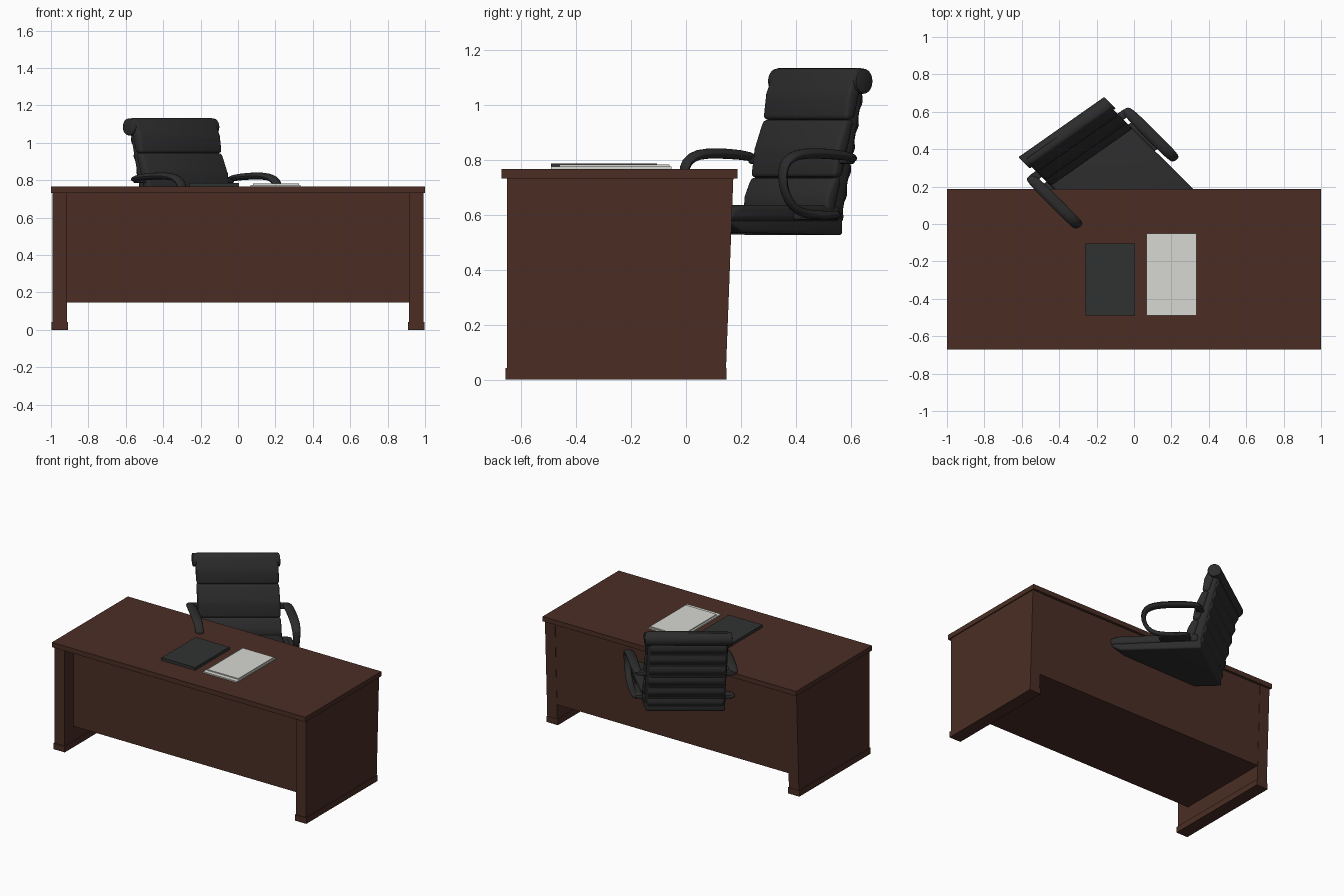
import bpy, bmesh, math
from mathutils import Matrix, Vector

if "Cube" in bpy.data.objects:
    bpy.data.objects.remove(bpy.data.objects["Cube"], do_unlink=True)


def material(name, rgb):
    m = bpy.data.materials.new(name)
    m.use_nodes = True
    m.diffuse_color = (*rgb, 1)
    bsdf = next(n for n in m.node_tree.nodes if n.type == 'BSDF_PRINCIPLED')
    bsdf.inputs["Base Color"].default_value = (*rgb, 1)
    return m


WOOD = material("dark wood", (0.069, 0.027, 0.018))
LEATHER = material("black leather", (0.025, 0.025, 0.026))
FOLDER = material("charcoal", (0.030, 0.031, 0.031))
PAPER = material("paper white", (0.68, 0.68, 0.65))

# Chair frame: (across, forward, up), turned and slightly squashed in depth
turn, squash = math.radians(40), 0.836
c, s = math.cos(turn), math.sin(turn)
CHAIR = Matrix(((c, s, 0, -0.39),
                (s * squash, -c * squash, 0, 0.52),
                (0, 0, 1, 0),
                (0, 0, 0, 1)))
ROOM = Matrix.Identity(4)


def finish(name, bm, mat, frame, smooth):
    bm.transform(frame)
    bmesh.ops.recalc_face_normals(bm, faces=bm.faces)
    me = bpy.data.meshes.new(name)
    bm.to_mesh(me)
    bm.free()
    me.materials.append(mat)
    ob = bpy.data.objects.new(name, me)
    bpy.context.scene.collection.objects.link(ob)
    if smooth:
        bpy.ops.object.select_all(action='DESELECT')
        ob.select_set(True)
        bpy.context.view_layer.objects.active = ob
        bpy.ops.object.shade_smooth_by_angle(angle=math.radians(40))
    return ob


def extrude(name, profile, x0, x1, mat, frame=ROOM, bevel=0.0, segments=3):
    """Extrude a (depth, height) outline across the width."""
    bm = bmesh.new()
    face = bm.faces.new([bm.verts.new((x0, y, z)) for y, z in profile])
    out = bmesh.ops.extrude_face_region(bm, geom=[face])
    moved = [v for v in out["geom"] if isinstance(v, bmesh.types.BMVert)]
    bmesh.ops.translate(bm, verts=moved, vec=(x1 - x0, 0, 0))
    if bevel:
        bmesh.ops.bevel(bm, geom=bm.edges[:], offset=bevel, segments=segments,
                        profile=0.5, affect='EDGES', clamp_overlap=True)
    return finish(name, bm, mat, frame, bevel > 0)


def box(name, x0, x1, y0, y1, z0, z1, mat):
    return extrude(name, [(y0, z0), (y1, z0), (y1, z1), (y0, z1)], x0, x1, mat)


def sweep(name, path, u, mat, sides=10):
    """Oval tube along (forward, up, half width, half thickness) stations."""
    bm = bmesh.new()
    rings = []
    for i, (f, z, w, t) in enumerate(path):
        a, b = path[max(i - 1, 0)], path[min(i + 1, len(path) - 1)]
        tangent = Vector((b[0] - a[0], b[1] - a[1])).normalized()
        ring = []
        for k in range(sides):
            ang = 2 * math.pi * k / sides
            off = t * math.sin(ang)
            ring.append(bm.verts.new((u + w * math.cos(ang),
                                      f - tangent.y * off, z + tangent.x * off)))
        rings.append(ring)
    for r0, r1 in zip(rings, rings[1:]):
        for k in range(sides):
            n = (k + 1) % sides
            bm.faces.new((r0[k], r0[n], r1[n], r1[k]))
    bm.faces.new(rings[0])
    bm.faces.new(rings[-1])
    ob = finish(name, bm, mat, CHAIR, True)
    sub = ob.modifiers.new("soften", 'SUBSURF')
    sub.levels = sub.render_levels = 1


# Desk
box("desk_top", -1, 1, -0.67, 0.187, 0.732, 0.766, WOOD)
extrude("desk_body", [(-0.55, 0.145), (0.148, 0.145), (0.169, 0.732), (-0.55, 0.732)],
        -0.93, 0.93, WOOD)
for side, sx in (("left", 1), ("right", -1)):
    extrude(side + "_leg", [(-0.65, 0.03), (0.145, 0.03), (0.172, 0.732), (-0.65, 0.732)],
            sx * 0.914, sx * 0.993, WOOD)
    box(side + "_plinth", sx * 0.908, sx * 0.998, -0.656, 0.148, 0, 0.042, WOOD)

# Things on the desk
box("folder", -0.26, 0.005, -0.49, -0.105, 0.765, 0.786, FOLDER)
box("paper_stack", 0.068, 0.333, -0.49, -0.052, 0.765, 0.775, PAPER)
box("top_sheets", 0.08, 0.325, -0.46, -0.06, 0.775, 0.782, PAPER)


# Chair back, leaning: front and rear surfaces as functions of height
def front(z):
    return 0.215 - (z - 0.75) * 0.33


def rear(z):
    return 0.095 - (z - 0.75) * 0.26


extrude("back_shell", [(rear(0.53) + 0.01, 0.53), (front(0.53) - 0.03, 0.53),
                       (front(1.12) - 0.025, 1.12), (rear(1.12) + 0.01, 1.12)],
        -0.275, 0.275, LEATHER, CHAIR, 0.022)

# Front cushions
seams = [0.60, 0.735, 0.945, 1.133]
for i, (lo, hi) in enumerate(zip(seams, seams[1:])):
    mid = (lo + hi) / 2
    extrude("back_cushion_%d" % (i + 1),
            [(front(lo) - 0.06, lo), (front(lo) - 0.008, lo), (front(mid) + 0.008, mid),
             (front(hi) - 0.008, hi), (front(hi) - 0.06, hi)],
            -0.285, 0.285, LEATHER, CHAIR, 0.018)

# Padded ribs on the rear
count, low, high = 6, 0.545, 1.05
step = (high - low) / count
for i in range(count):
    lo, hi = low + i * step, low + (i + 1) * step
    mid = (lo + hi) / 2
    extrude("rear_rib_%d" % (i + 1),
            [(rear(lo) + 0.05, lo), (rear(lo) + 0.012, lo), (rear(mid) - 0.004, mid),
             (rear(hi) + 0.012, hi), (rear(hi) + 0.05, hi)],
            -0.265, 0.265, LEATHER, CHAIR, 0.012)

# Rolled headrest
roll = [(0.05 + 0.048 * math.cos(a), 1.085 + 0.046 * math.sin(a))
        for a in (2 * math.pi * k / 20 for k in range(20))]
extrude("headrest_roll", roll, -0.3, 0.3, LEATHER, CHAIR, 0.006, 2)

# Seat
extrude("seat_base", [(0.15, 0.525), (0.72, 0.535), (0.79, 0.565), (0.79, 0.59), (0.15, 0.59)],
        -0.275, 0.275, LEATHER, CHAIR, 0.015)
extrude("seat_cushion", [(0.17, 0.575), (0.80, 0.575), (0.80, 0.615), (0.74, 0.635), (0.17, 0.632)],
        -0.285, 0.285, LEATHER, CHAIR, 0.02)

# Armrests: padded top running into a looped support
loop = [(0.13, 0.80, 0.02, 0.012), (0.16, 0.812, 0.034, 0.018), (0.28, 0.822, 0.036, 0.02),
        (0.42, 0.824, 0.036, 0.02), (0.50, 0.812, 0.035, 0.02), (0.545, 0.775, 0.03, 0.019),
        (0.545, 0.71, 0.025, 0.017), (0.515, 0.65, 0.025, 0.017), (0.46, 0.61, 0.025, 0.017),
        (0.36, 0.596, 0.025, 0.017), (0.20, 0.60, 0.025, 0.017)]
for side, sx in (("left", 1), ("right", -1)):
    sweep(side + "_armrest", loop, sx * 0.335, LEATHER)
    extrude(side + "_arm_bracket", [(0.22, 0.58), (0.44, 0.58), (0.44, 0.61), (0.22, 0.61)],
            sx * 0.26, sx * 0.335, LEATHER, CHAIR, 0.008, 2)
    extrude(side + "_arm_mount", [(0.13, 0.785), (0.18, 0.785), (0.18, 0.815), (0.13, 0.815)],
            sx * 0.26, sx * 0.335, LEATHER, CHAIR, 0.008, 2)
